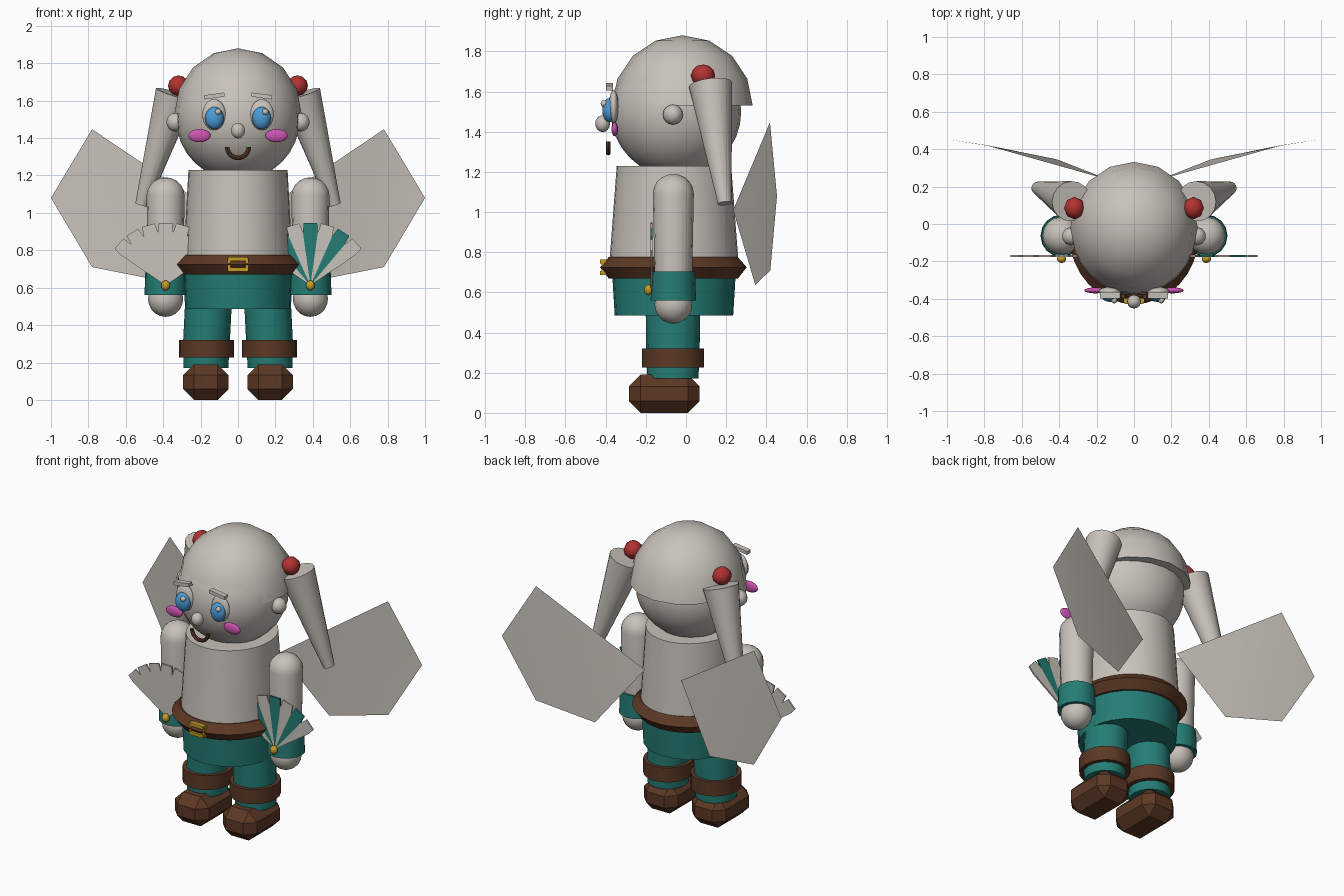
import bpy, bmesh, math
from mathutils import Matrix, Vector

if "Cube" in bpy.data.objects:
    bpy.data.objects.remove(bpy.data.objects["Cube"])

COLOURS = {
    "pale_stone": (0.578, 0.539, 0.491), "teal": (0.018, 0.205, 0.178),
    "brown": (0.107, 0.040, 0.018), "red": (0.445, 0.032, 0.032),
    "blue": (0.07, 0.33, 0.68), "magenta": (0.61, 0.09, 0.456),
    "gold": (0.578, 0.33, 0.021)}
MATS = {}
for mat_name, rgb in COLOURS.items():
    MATS[mat_name] = bpy.data.materials.new(mat_name)
    MATS[mat_name].diffuse_color = (*rgb, 1)


def finish(bm, name, colour, smooth="angle"):
    bmesh.ops.recalc_face_normals(bm, faces=bm.faces[:])
    mesh = bpy.data.meshes.new(name)
    bm.to_mesh(mesh)
    bm.free()
    ob = bpy.data.objects.new(name, mesh)
    bpy.context.collection.objects.link(ob)
    mesh.materials.append(MATS[colour])
    if smooth == "all":
        mesh.shade_smooth()
    elif smooth == "angle":
        bpy.ops.object.select_all(action='DESELECT')
        ob.select_set(True)
        bpy.context.view_layer.objects.active = ob
        bpy.ops.object.shade_smooth_by_angle(angle=math.radians(35))
    return ob


def ball(name, colour, loc, radii, seg=16, rings=10):
    bm = bmesh.new()
    bmesh.ops.create_uvsphere(bm, u_segments=seg, v_segments=rings, radius=1)
    bm.transform(Matrix.Translation(loc) @ Matrix.Diagonal((*radii, 1)))
    return finish(bm, name, colour, "all")


def lathe(name, colour, rings, seg=24):
    """Stack of ellipses given as (x, y, z, rx, ry), capped at both ends."""
    bm = bmesh.new()
    loops = []
    for x, y, z, rx, ry in rings:
        loops.append([bm.verts.new((x + rx * math.cos(2 * math.pi * i / seg),
                                    y + ry * math.sin(2 * math.pi * i / seg), z))
                      for i in range(seg)])
    for a, b in zip(loops, loops[1:]):
        for i in range(seg):
            j = (i + 1) % seg
            bm.faces.new((a[i], a[j], b[j], b[i]))
    bm.faces.new(loops[0])
    bm.faces.new(loops[-1])
    bmesh.ops.remove_doubles(bm, verts=bm.verts[:], dist=0.0005)
    return finish(bm, name, colour)


def box(name, colour, loc, size, tilt=0.0, bevel=0.0):
    bm = bmesh.new()
    bmesh.ops.create_cube(bm, size=1)
    bm.transform(Matrix.Diagonal((*size, 1)))
    if bevel:
        bmesh.ops.bevel(bm, geom=bm.edges[:], offset=bevel, segments=1, affect='EDGES')
    bm.transform(Matrix.Translation(loc) @ Matrix.Rotation(tilt, 4, 'Y'))
    return finish(bm, name, colour, "flat")


def taper(name, colour, a, b, ra, rb, seg=16):
    a, b = Vector(a), Vector(b)
    bm = bmesh.new()
    bmesh.ops.create_cone(bm, cap_ends=True, segments=seg, radius1=ra, radius2=rb,
                          depth=(b - a).length)
    rot = (b - a).to_track_quat('Z', 'Y').to_matrix().to_4x4()
    bm.transform(Matrix.Translation((a + b) / 2) @ rot)
    return finish(bm, name, colour)


def fan_blade(name, colour, pivot, angle):
    """Thin wedge with a narrowed square tip, standing in the xz plane."""
    pts = [(0, 0)] + [(0.285 * math.cos(math.radians(t)), 0.285 * math.sin(math.radians(t)))
                      for t in (-8,)]
    pts += [(0.335, -0.036), (0.335, 0.036)]
    pts.append((pts[1][0], -pts[1][1]))
    c, s = math.cos(angle), math.sin(angle)
    bm = bmesh.new()
    face = bm.faces.new([bm.verts.new((pivot[0] + u * c - v * s, pivot[1],
                                       pivot[2] + u * s + v * c)) for u, v in pts])
    ext = bmesh.ops.extrude_face_region(bm, geom=[face])
    bmesh.ops.translate(bm, vec=(0, 0.01, 0),
                        verts=[v for v in ext["geom"] if isinstance(v, bmesh.types.BMVert)])
    return finish(bm, name, colour, "flat")


# Torso, hips and belt
CY = -0.06
lathe("torso", "pale_stone", [(0, CY, 0.74, 0.292, 0.322), (0, CY, 1.23, 0.265, 0.285)], 32)
lathe("hips", "teal", [(0, CY, 0.485, 0.283, 0.295), (0, CY, 0.70, 0.292, 0.308)], 24)
lathe("belt", "brown", [(0, CY - 0.003, 0.67, 0.305, 0.322), (0, CY - 0.003, 0.725, 0.345, 0.365),
                        (0, CY - 0.003, 0.775, 0.30, 0.322)], 32)
for z, tag in ((0.753, "top"), (0.697, "bottom")):
    box("buckle_" + tag, "gold", (0, -0.412, z), (0.1, 0.03, 0.02))
for x in (-0.048, 0.048):
    box("buckle_side", "gold", (x, -0.405, 0.725), (0.014, 0.03, 0.07))

# Head and hair cap
ball("head", "pale_stone", (0, -0.05, 1.5), (0.33, 0.325, 0.325), 24, 16)
cap = [(0, -0.018, 1.53 + 0.35 * math.sin(t), 0.34 * math.cos(t), 0.35 * math.cos(t))
       for t in (math.pi / 8 * i for i in range(4))]
cap.append((0, -0.018, 1.88, 0.0001, 0.0001))
lathe("hair_cap", "pale_stone", cap, 16)

# Nose and mouth
ball("nose", "pale_stone", (0, -0.415, 1.44), (0.037, 0.037, 0.042), 12, 8)
bm = bmesh.new()
rows = []
for i in range(13):
    t = math.pi * (1 + i / 12)
    rows.append([bm.verts.new(((0.058 + 0.012 * math.cos(p)) * math.cos(t),
                               -0.387 + 0.012 * math.sin(p),
                               1.352 + (0.058 + 0.012 * math.cos(p)) * math.sin(t)))
                 for p in (math.pi / 4 * k for k in range(8))])
for a, b in zip(rows, rows[1:]):
    for k in range(8):
        bm.faces.new((a[k], a[(k + 1) % 8], b[(k + 1) % 8], b[k]))
bm.faces.new(rows[0])
bm.faces.new(rows[-1])
finish(bm, "mouth", "brown")

for s, side in ((-1, "right"), (1, "left")):
    # Face details
    ball("eye_" + side, "pale_stone", (s * 0.128, -0.36, 1.525), (0.063, 0.024, 0.083))
    ball("iris_" + side, "blue", (s * 0.126, -0.382, 1.507), (0.05, 0.035, 0.06))
    ball("eye_glint_" + side, "pale_stone", (s * 0.126 + 0.02, -0.408, 1.54),
         (0.017, 0.017, 0.017), 8, 6)
    ball("cheek_" + side, "magenta", (s * 0.206, -0.355, 1.413), (0.06, 0.016, 0.035))
    box("brow_" + side, "pale_stone", (s * 0.127, -0.382, 1.625), (0.11, 0.035, 0.022), s * 0.14)
    ball("ear_" + side, "pale_stone", (s * 0.335, -0.065, 1.485), (0.05, 0.05, 0.05), 10, 8)

    # Pigtail with its hair tie
    ball("hair_tie_" + side, "red", (s * 0.318, 0.085, 1.68), (0.056, 0.06, 0.055), 8, 6)
    taper("pigtail_" + side, "pale_stone", (s * 0.335, 0.122, 1.635), (s * 0.516, 0.193, 1.043),
          0.108, 0.034)

    # Arm, cuff and hand
    ax, ay = s * 0.387, -0.063
    arm = [(ax, ay, 0.6, 0.092, 0.092), (ax, ay, 1.09, 0.102, 0.102)]
    arm += [(ax, ay, 1.09 + 0.1 * math.sin(t), 0.102 * math.cos(t), 0.102 * math.cos(t))
            for t in (math.pi / 10 * i for i in range(1, 5))]
    arm.append((ax, ay, 1.19, 0.0001, 0.0001))
    lathe("arm_" + side, "pale_stone", arm, 16)
    lathe("cuff_" + side, "teal", [(ax, ay, 0.56, 0.113, 0.113), (ax, ay, 0.705, 0.108, 0.108)], 16)
    ball("hand_" + side, "pale_stone", (ax, ay, 0.54), (0.094, 0.094, 0.096), 16, 10)

    # Leg, band and boot
    lathe("leg_" + side, "teal", [(s * 0.172, -0.065, 0.17, 0.12, 0.127),
                                  (s * 0.168, -0.065, 0.32, 0.125, 0.133),
                                  (s * 0.158, -0.065, 0.52, 0.125, 0.136)], 16)
    lathe("leg_band_" + side, "brown", [(s * 0.169, -0.065, 0.227, 0.147, 0.155),
                                        (s * 0.169, -0.065, 0.32, 0.147, 0.155)], 20)
    box("boot_" + side, "brown", (s * 0.172, -0.108, 0.095), (0.242, 0.352, 0.19), 0, 0.058)

    # Folding fan held at the hand, striped on one side only
    pivot = (ax, -0.177, 0.612)
    for i in range(7):
        colour = "teal" if s > 0 and i % 2 else "pale_stone"
        fan_blade("fan_blade_" + side, colour, pivot, math.radians(90 - s * (48 - 16 * i)))
    ball("fan_pin_" + side, "gold", (ax, -0.187, 0.612), (0.025, 0.022, 0.027), 10, 8)

    # Five-cornered sheet wing, folded along two creases
    bm = bmesh.new()
    p = [bm.verts.new((s * x, y, z)) for x, y, z in
         ((0.78, 0.418, 1.447), (1.0, 0.453, 1.08), (0.78, 0.42, 0.71),
          (0.41, 0.345, 0.637), (0.13, 0.235, 1.01))]
    for a, b, c in ((0, 1, 2), (0, 2, 3), (0, 3, 4)):
        bm.faces.new((p[a], p[b], p[c]))
    finish(bm, "wing_" + side, "pale_stone", "all")

for m in bpy.data.materials:
    if m.users and not m.is_grease_pencil:
        m.use_nodes = True
        m.node_tree.nodes["Principled BSDF"].inputs["Base Color"].default_value = m.diffuse_color
